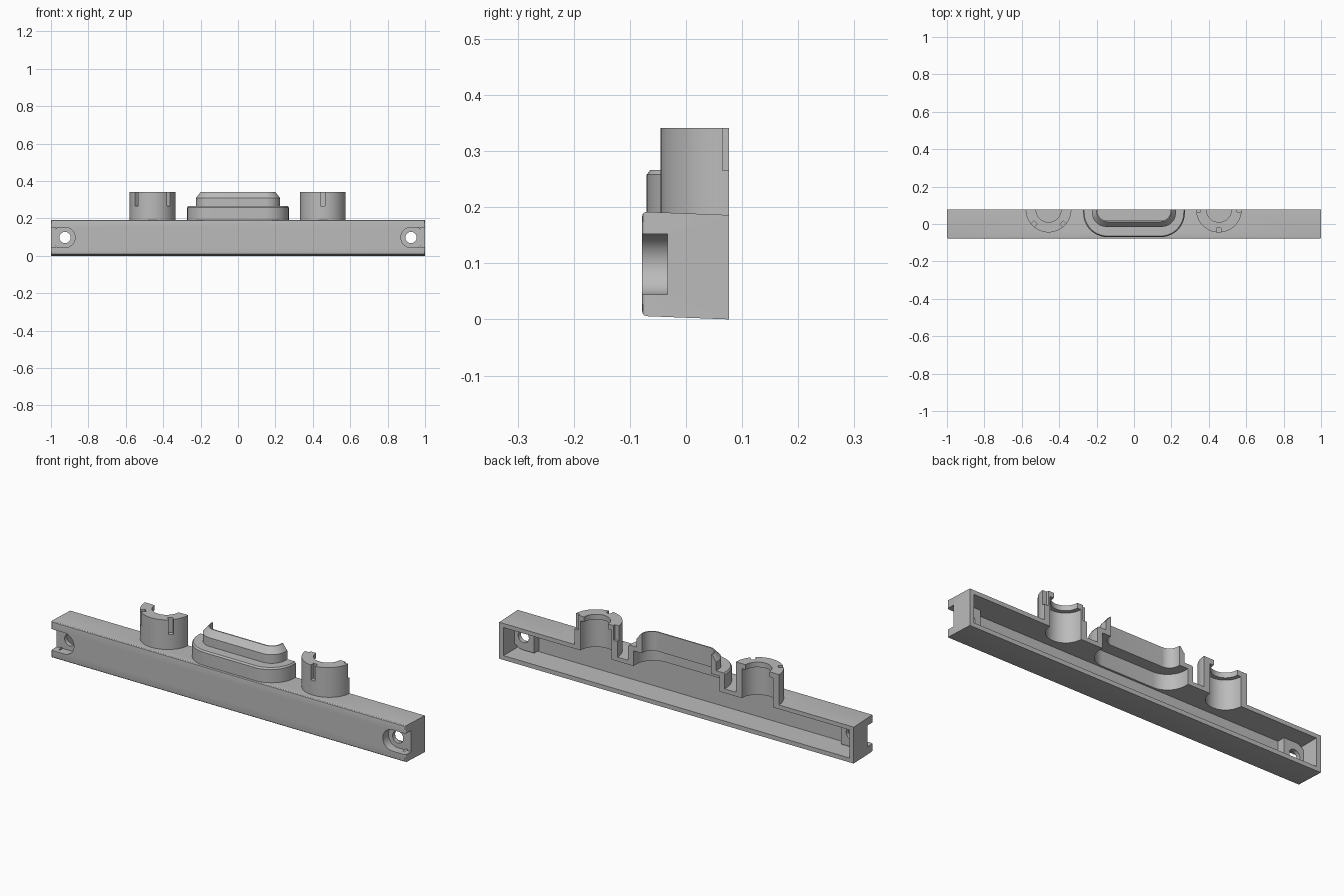
import bpy, bmesh, math

if "Cube" in bpy.data.objects:
    bpy.data.objects.remove(bpy.data.objects["Cube"], do_unlink=True)

GREY = (0.5, 0.5, 0.5, 1)
mat = bpy.data.materials.new("plain grey")
mat.use_nodes = True
mat.diffuse_color = GREY
mat.node_tree.nodes["Principled BSDF"].inputs["Base Color"].default_value = GREY

BACK = 0.077
OVER = 0.12          # cutters run past the open back
TOP = 0.19


def loft(name, levels, axis="z"):
    """Solid through (height, outline) levels along an axis."""
    place = {"x": lambda a, b, h: (h, a, b),
             "y": lambda a, b, h: (a, h, b),
             "z": lambda a, b, h: (a, b, h)}[axis]
    bm = bmesh.new()
    rings = [[bm.verts.new(place(a, b, h)) for a, b in pts] for h, pts in levels]
    bm.faces.new(rings[0])
    bm.faces.new(rings[-1])
    n = len(rings[0])
    for lo, hi in zip(rings, rings[1:]):
        for i in range(n):
            j = (i + 1) % n
            bm.faces.new((lo[i], lo[j], hi[j], hi[i]))
    bmesh.ops.recalc_face_normals(bm, faces=bm.faces)
    me = bpy.data.meshes.new(name)
    bm.to_mesh(me)
    bm.free()
    me.materials.append(mat)
    ob = bpy.data.objects.new(name, me)
    bpy.context.collection.objects.link(ob)
    return ob


def prism(name, pts, lo, hi, axis="z"):
    return loft(name, [(lo, pts), (hi, pts)], axis)


def rect(a0, b0, a1, b1):
    return [(a0, b0), (a1, b0), (a1, b1), (a0, b1)]


def circle(cx, cy, r, n=48):
    return [(cx + r * math.cos(math.tau * i / n),
             cy + r * math.sin(math.tau * i / n)) for i in range(n)]


def u_shape(cx, half, front, r, back=BACK, n=14):
    """U outline: straight back, rounded front corners."""
    right = [(half, back)]
    for i in range(n + 1):
        t = math.pi / 2 * i / n
        right.append((half - r + r * math.cos(t), front + r - r * math.sin(t)))
    left = [(-x, y) for x, y in reversed(right)]
    if abs(half - r) < 1e-6:
        left = left[1:]
    return [(cx + x, y) for x, y in right + left]


def combine(ob, other, op="DIFFERENCE"):
    """Apply a boolean and drop the helper."""
    other.hide_render = True
    mod = ob.modifiers.new("bool", "BOOLEAN")
    mod.object, mod.operation, mod.solver = other, op, "EXACT"
    bpy.context.view_layer.objects.active = ob
    bpy.ops.object.modifier_apply(modifier=mod.name)
    bpy.data.objects.remove(other, do_unlink=True)


def half_round(cx, r, back=BACK):
    return u_shape(cx, r, BACK - r, r, back, 24)


# Long housing with slightly sloped top and bottom
housing = prism("housing", [(-0.078, 0.006), (BACK, 0), (BACK, 0.186), (-0.078, 0.192)],
                -1, 1, "x")
bm = bmesh.new()
bm.from_mesh(housing.data)
edges = [e for e in bm.edges if all(v.co.y < 0 for v in e.verts)]
bmesh.ops.bevel(bm, geom=edges, offset=0.008, segments=3, profile=0.5, affect="EDGES")
bm.to_mesh(housing.data)
bm.free()
combine(housing, prism("cavity", rect(-0.975, 0.022, 0.975, 0.165), -0.053, OVER, "y"))

# Screw seats at both ends: pillar, open-ended recess, through hole
for s in (-1, 1):
    def seat(r, end):
        return [(s * (0.925 - (y - 0.0)), 0.098 + x)
                for x, y in u_shape(0, r, -r, r, end)]
    combine(housing, prism("pillar", seat(0.068, -0.06 * -1), -0.06, -0.012, "y"), "UNION")
    combine(housing, prism("recess", [(2 * s * 0.925 - x, z) for x, z in
                                      [(s * 2 * 0.925 - a, b) for a, b in seat(0.054, 0.0)]],
                           -0.1, -0.033, "y"))
    side = sorted((s * 0.925, s * 1.05))
    combine(housing, prism("recess_exit", rect(side[0], 0.044, side[1], 0.152),
                           -0.1, -0.033, "y"))
    combine(housing, prism("recess_round", circle(s * 0.925, 0.098, 0.054), -0.1, -0.033, "y"))
    combine(housing, prism("hole", circle(s * 0.925, 0.098, 0.03), -0.1, 0.02, "y"))

# Half-round sockets with a narrow rim and notches around the top
SOCKETS = (("right_socket", -0.457, (-135, -45)),
           ("left_socket", 0.454, (-180, -90, 0)))
for name, cx, angles in SOCKETS:
    combine(housing, prism("bore", half_round(cx, 0.088, OVER), 0.1, 0.25))
    socket = prism(name, half_round(cx, 0.122), 0.168, 0.341)
    combine(socket, prism("bore", half_round(cx, 0.088, OVER), 0.1, 0.315))
    combine(socket, prism("mouth", half_round(cx, 0.067, OVER), 0.3, 0.4))
    for a in angles:
        c, d = math.cos(math.radians(a)), math.sin(math.radians(a))
        pts = [(cx + c * u - d * v, BACK + d * u + c * v)
               for u, v in rect(0.098, -0.012, 0.14, 0.012)]
        combine(socket, prism("notch", pts, 0.265, 0.4))

# Hollow raised pad between the sockets
INNER = u_shape(0, 0.195, 0.018, 0.05, OVER)
WELL = u_shape(0, 0.243, -0.043, 0.1, OVER)
combine(housing, prism("well", WELL, 0.1, 0.25))
pad = loft("pad", [(0.168, u_shape(0, 0.272, -0.07, 0.13)),
                   (0.258, u_shape(0, 0.272, -0.07, 0.13)),
                   (0.266, u_shape(0, 0.266, -0.064, 0.124))])
combine(pad, prism("well", WELL, 0.1, 0.243))
combine(pad, prism("opening", INNER, 0.2, 0.4))

# Thin lip tapering to a narrow top edge
lip = loft("lip", [(0.255, u_shape(0, 0.224, -0.015, 0.075)),
                   (0.31, u_shape(0, 0.224, -0.015, 0.075)),
                   (0.341, u_shape(0, 0.2, 0.012, 0.055))])
combine(lip, prism("opening", INNER, 0.2, 0.4))

# Smooth the round walls, keep edges crisp
for ob in [o for o in bpy.context.scene.objects if o.type == "MESH"]:
    bpy.ops.object.select_all(action="DESELECT")
    ob.select_set(True)
    bpy.context.view_layer.objects.active = ob
    bpy.ops.object.shade_smooth_by_angle(angle=math.radians(25))
